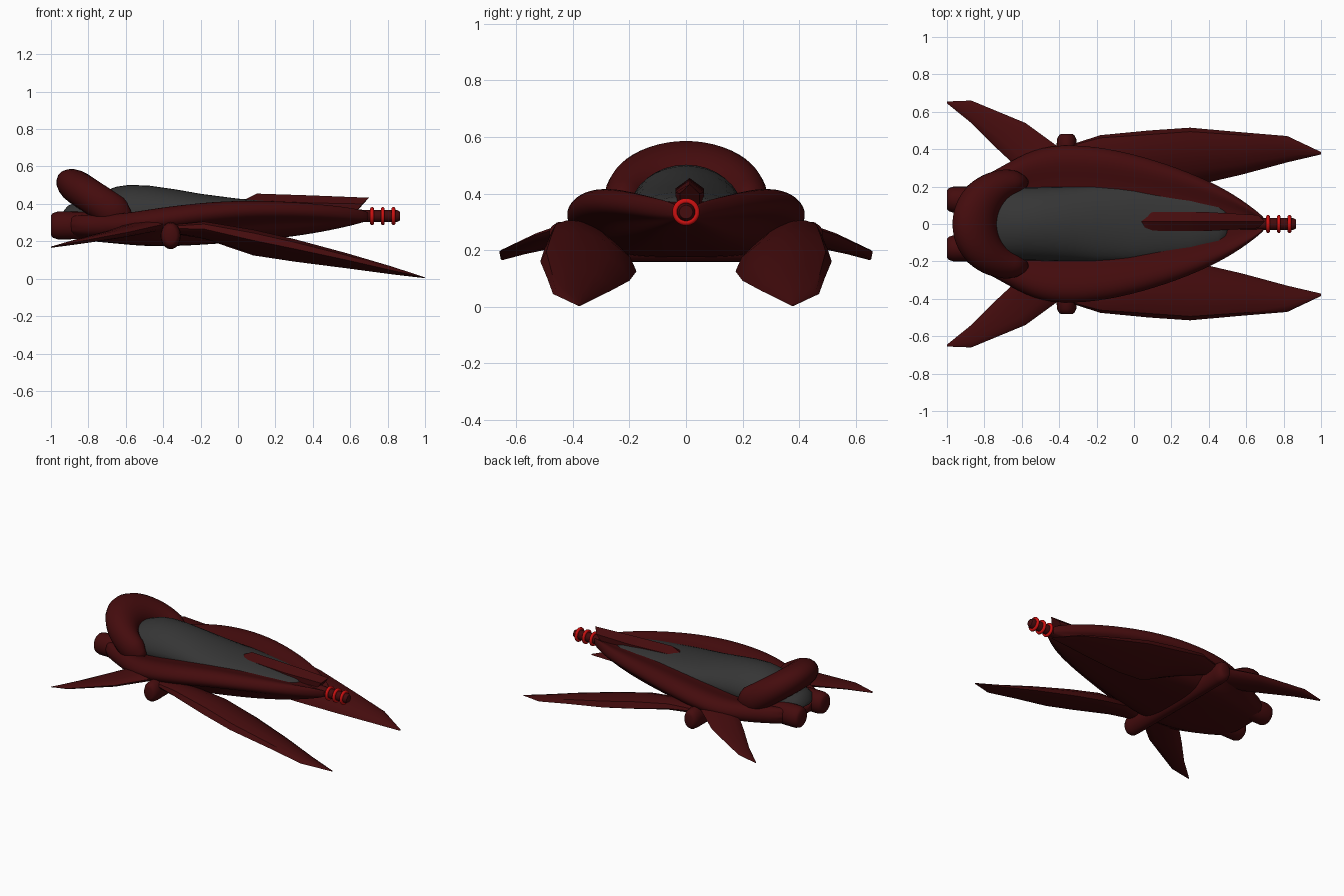
import bpy, bmesh, math
from mathutils import Vector

if "Cube" in bpy.data.objects:
    bpy.data.objects.remove(bpy.data.objects["Cube"])


def material(name, rgb):
    m = bpy.data.materials.new(name)
    m.diffuse_color = (*rgb, 1)
    m.use_nodes = True
    m.node_tree.nodes["Principled BSDF"].inputs["Base Color"].default_value = m.diffuse_color
    return m


RED = material("dark red", (0.058, 0.0035, 0.004))
GREY = material("canopy grey", (0.036, 0.036, 0.036))
BRIGHT = material("bright red", (0.6, 0.005, 0.005))


def loft(name, rings, mat, subsurf=0, mirror=False, angle=40):
    """Skin a list of equal-length rings, cap both ends."""
    bm = bmesh.new()
    loops = [[bm.verts.new(p) for p in r] for r in rings]
    n = len(loops[0])
    for a, b in zip(loops, loops[1:]):
        for i in range(n):
            j = (i + 1) % n
            bm.faces.new((a[i], a[j], b[j], b[i]))
    bm.faces.new(loops[0])
    bm.faces.new(loops[-1])
    bmesh.ops.remove_doubles(bm, verts=bm.verts, dist=0.0003)
    bmesh.ops.recalc_face_normals(bm, faces=bm.faces)
    me = bpy.data.meshes.new(name)
    bm.to_mesh(me)
    bm.free()
    me.materials.append(mat)
    me.polygons.foreach_set("use_smooth", [True] * len(me.polygons))
    if not subsurf:
        me.set_sharp_from_angle(angle=math.radians(angle))
    ob = bpy.data.objects.new(name, me)
    bpy.context.collection.objects.link(ob)
    if mirror:
        md = ob.modifiers.new("mirror", 'MIRROR')
        md.use_axis = (False, True, False)
        md.use_mirror_merge = False
    if subsurf:
        md = ob.modifiers.new("smooth", 'SUBSURF')
        md.levels = md.render_levels = subsurf
    return ob


def ellipse(c, a, b, n=24, low=1.0):
    """Ring round centre c with half-axes a and b; low flattens the -b half."""
    c, a, b = Vector(c), Vector(a), Vector(b)
    ring = []
    for i in range(n):
        t = 2 * math.pi * i / n
        s = math.sin(t)
        ring.append(c + a * math.cos(t) + b * (s if s > 0 else s * low))
    return ring


def blade(name, stations):
    """Lens-section wing: each station = edge A, edge B, bulge up, bulge down."""
    rings = []
    for a, b, up, down in stations:
        a, b = Vector(a), Vector(b)
        ring = []
        for i in range(12):
            t = 2 * math.pi * i / 12
            f = 0.5 - 0.5 * math.cos(t)
            s = math.sin(t)
            ring.append(a.lerp(b, f) + Vector((0, 0, s * (up if s > 0 else down))))
        rings.append(ring)
    return loft(name, rings, RED, mirror=True)


# Hull: rounded rim with a dished deck and a narrower belly
DECK = [(0, .45), (.3, .45), (.55, .6), (.78, 1.1), (.94, .9), (1.03, .1), (.97, -.7), (.82, -1)]
BELLY = [(.72, .45), (.6, .85), (.35, 1), (0, 1)]
rings = []
for x, w, zc, h, zb in [(-.95, .20, .29, .05, .22), (-.78, .26, .28, .06, .20),
                        (-.62, .36, .285, .06, .185), (-.45, .425, .31, .065, .17),
                        (-.2, .415, .345, .062, .18), (.05, .36, .365, .055, .20),
                        (.3, .275, .363, .047, .225), (.5, .18, .352, .04, .26),
                        (.63, .09, .342, .033, .29), (.71, .025, .335, .02, .315)]:
    half = [(u * w, zc + v * h) for u, v in DECK]
    half += [(u * w, (zc - h) * (1 - k) + zb * k) for u, k in BELLY]
    full = half + [(-y, z) for y, z in half[-2:0:-1]]
    rings.append([(x, y, z) for y, z in full])
loft("hull", rings, RED, subsurf=2)

# Canopy: long grey teardrop set in the deck
rings = [ellipse((x, 0, base), (0, a, 0), (0, 0, top - base), 32, .3)
         for x, a, top, base in [(-.95, .04, .34, .32), (-.91, .12, .39, .32),
                                 (-.75, .18, .455, .33), (-.65, .19, .492, .337),
                                 (-.58, .195, .502, .34), (-.47, .197, .497, .345),
                                 (-.33, .2, .477, .348), (-.2, .205, .454, .35),
                                 (0, .2, .428, .36), (.3, .163, .406, .355),
                                 (.45, .122, .391, .35), (.49, .085, .385, .347),
                                 (.505, .04, .372, .345)]]
loft("canopy", rings, GREY, angle=70)

# Hood: broad tilted arch over the rear of the canopy
C, U, N = Vector((-.635, 0, .34)), Vector((-.217, 0, .143)), Vector((.55, 0, .835))
rings = []
steps = 32
for i in range(steps + 1):
    t = math.radians(-12 + 204 * i / steps)
    d = U * math.sin(t) + Vector((0, .222 * math.cos(t), 0))
    end = min(1, .5 + .2 * min(i, steps - i))
    r = (.07 + .06 * max(0, math.sin(t)) ** 1.5) * end
    rings.append(ellipse(C + d, d.normalized() * r, N * .09 * end, 20))
loft("rear_hood", rings, RED, angle=70)

# Nose ridge: roof-shaped strip along the front of the canopy
rings = []
for xb, xt, w, zb, zs, zt in [(.04, .04, .045, .37, .41, .425), (.1, .1, .05, .37, .418, .455),
                              (.4, .4, .05, .36, .405, .445), (.63, .7, .035, .355, .40, .433)]:
    xm = (xb + xt) / 2
    rings.append([(xb, .013 - w, zb), (xm, .013 - w, zs), (xt, .013, zt),
                  (xm, .013 + w, zs), (xb, .013 + w, zb)])
loft("nose_ridge", rings, RED, angle=25)

# Front blades sweeping down and forward
blade("front_blade", [
    ((-.38, .41, .27), (-.38, .36, .26), .02, .02),
    ((-.18, .475, .265), (-.18, .26, .22), .06, .02),
    ((.08, .50, .205), (.08, .175, .125), .09, .01),
    ((.3, .515, .16), (.3, .20, .092), .08, .01),
    ((.58, .49, .10), (.58, .265, .057), .055, .008),
    ((.82, .47, .045), (.82, .33, .025), .03, .005),
    ((1.0, .385, .006), (1.0, .372, .004), .002, .002)])

# Rear fins
blade("rear_fin", [
    ((-.36, .38, .30), (-.60, .28, .27), .035, .04),
    ((-.58, .54, .25), (-.74, .41, .235), .02, .03),
    ((-.87, .66, .195), (-.87, .54, .20), .012, .015),
    ((-1.0, .655, .17), (-1.0, .645, .167), .003, .003)])

# Cross bar under the hull with rounded pod ends
rings = [ellipse((-.36, y, .23), (.054 * k, 0, 0), (0, 0, .072 * k))
         for y, k in [(-.482, .55), (-.475, .75), (-.455, .95), (-.42, 1),
                      (.42, 1), (.455, .95), (.475, .75), (.482, .55)]]
loft("cross_bar", rings, RED, angle=60)

# Twin engines
rings = [ellipse((x, .13, .285), (0, r, 0), (0, 0, r * 1.06))
         for x, r in [(-1, .05), (-.99, .062), (-.965, .07), (-.9, .07), (-.7, .065)]]
loft("engine", rings, RED, mirror=True, angle=60)

# Nose gun barrel
rings = [ellipse((x, 0, .335), (0, r, 0), (0, 0, r))
         for x, r in [(.5, .04), (.6, .04), (.68, .032), (.85, .032), (.865, .024)]]
loft("gun_barrel", rings, RED, angle=50)

# Bright rings round the barrel
for i, x in enumerate((.717, .774, .831)):
    bpy.ops.mesh.primitive_torus_add(location=(x, 0, .335), rotation=(0, math.pi / 2, 0),
                                     major_radius=.038, minor_radius=.0105,
                                     major_segments=32, minor_segments=10)
    ob = bpy.context.object
    ob.name = f"gun_ring_{i + 1}"
    ob.data.materials.append(BRIGHT)
    bpy.ops.object.shade_smooth()
